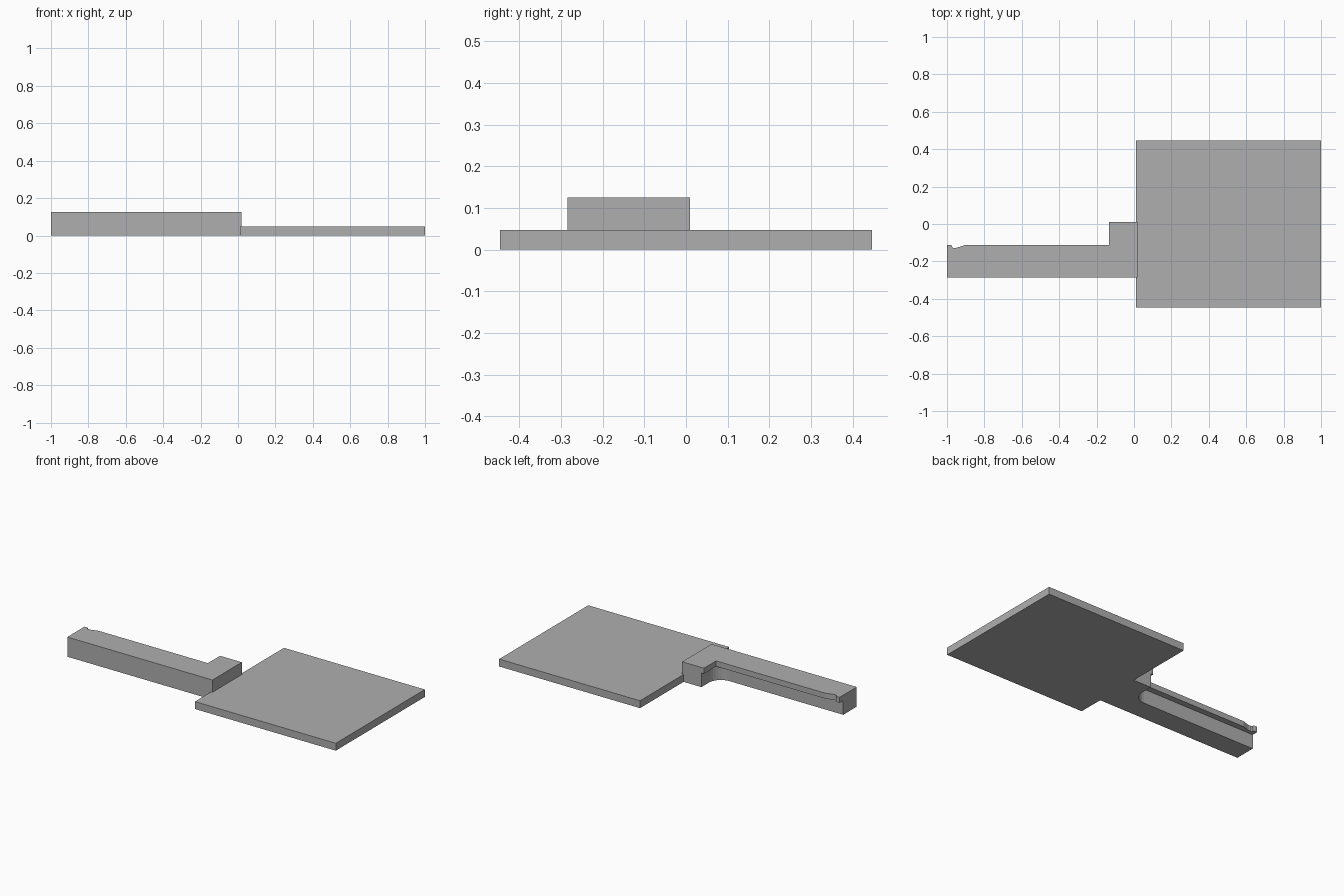
import bpy
import bmesh
from math import cos, sin, pi

cube = bpy.data.objects.get("Cube")
if cube:
    bpy.data.objects.remove(cube, do_unlink=True)

# Single grey material
grey = bpy.data.materials.new("plain_grey")
grey.use_nodes = True
colour = (0.43, 0.43, 0.43, 1)
grey.diffuse_color = colour
grey.node_tree.nodes["Principled BSDF"].inputs["Base Color"].default_value = colour


def extrude_outline(name, outline, bottom, top):
    """Make a prism from a counter-clockwise outline."""
    bm = bmesh.new()
    base = bm.faces.new([bm.verts.new((x, y, bottom)) for x, y in outline])
    geom = bmesh.ops.extrude_face_region(bm, geom=[base], use_keep_orig=True)["geom"]
    verts = [v for v in geom if isinstance(v, bmesh.types.BMVert)]
    bmesh.ops.translate(bm, verts=verts, vec=(0, 0, top - bottom))
    bmesh.ops.recalc_face_normals(bm, faces=bm.faces)
    mesh = bpy.data.meshes.new(name)
    bm.to_mesh(mesh)
    bm.free()
    mesh.materials.append(grey)
    obj = bpy.data.objects.new(name, mesh)
    bpy.context.collection.objects.link(obj)
    return obj


FRONT, BACK, END = -0.285, 0.01, 0.02
LIP = 0.09       # underside of the overhanging lip
HEIGHT = 0.125

# Flat square plate
extrude_outline("plate", [(0.01, -0.447), (1, -0.447), (1, 0.447), (0.01, 0.447)], 0, 0.047)

# Lower arm: set back under the lip, with a rounded inside corner
r = 0.085
corner = [(-0.2 + r * cos(a), -0.065 - r * sin(a))
          for a in (i * pi / 16 for i in range(9))]
extrude_outline("lower_arm",
                [(-1, FRONT), (END, FRONT), (END, BACK), (-0.115, BACK)]
                + corner + [(-1, -0.15)], 0, LIP)

# Upper arm: overhanging lip with a small thumb notch near the tip
notch = [(-0.9, -0.112), (-0.935, -0.123), (-0.95, -0.127), (-0.968, -0.127),
         (-0.974, -0.122), (-0.974, -0.116), (-0.98, -0.112)]
extrude_outline("upper_arm",
                [(-1, FRONT), (END, FRONT), (END, BACK), (-0.133, BACK), (-0.133, -0.112)]
                + notch + [(-1, -0.112)], LIP, HEIGHT)
